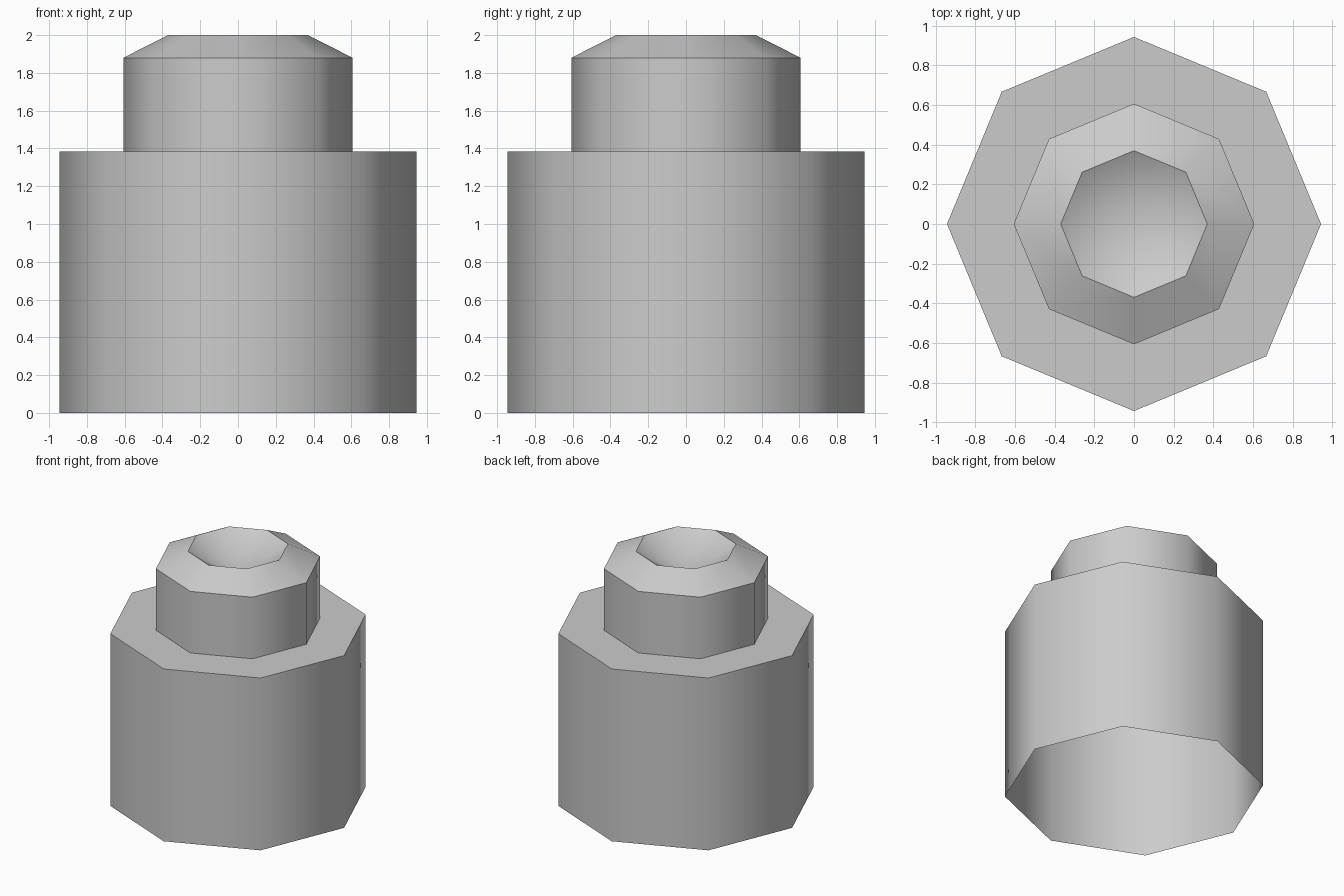
import bpy
import bmesh
from math import cos, sin, pi

if "Cube" in bpy.data.objects:
    bpy.data.objects.remove(bpy.data.objects["Cube"], do_unlink=True)

SIDES = 8
COLOUR = (0.6, 0.6, 0.6, 1.0)

grey = bpy.data.materials.new("plain grey")
grey.use_nodes = True
grey.diffuse_color = COLOUR
grey.node_tree.nodes["Principled BSDF"].inputs["Base Color"].default_value = COLOUR


def turned(name, profile):
    """Turn a (radius, height) profile into an open octagonal shell, smooth around, sharp at each ring."""
    bm = bmesh.new()
    rings = []
    for radius, z in profile:
        if radius == 0:
            rings.append([bm.verts.new((0, 0, z))] * SIDES)
        else:
            rings.append([bm.verts.new((radius * cos(2 * pi * i / SIDES),
                                        radius * sin(2 * pi * i / SIDES), z))
                          for i in range(SIDES)])
    for low, high in zip(rings, rings[1:]):
        for i in range(SIDES):
            j = (i + 1) % SIDES
            corners = [low[i], low[j], high[j], high[i]]
            face = bm.faces.new(list(dict.fromkeys(corners)))
            face.smooth = True
    # Keep the horizontal ring edges crisp
    for edge in bm.edges:
        a, b = edge.verts
        if abs(a.co.z - b.co.z) < 1e-5 and abs(a.co.xy.length - b.co.xy.length) < 1e-5:
            edge.smooth = False
    mesh = bpy.data.meshes.new(name)
    bm.to_mesh(mesh)
    bm.free()
    mesh.materials.append(grey)
    obj = bpy.data.objects.new(name, mesh)
    bpy.context.collection.objects.link(obj)
    return obj


# Wide body, open underneath, with a flat shoulder
turned("body", [(0.944, 0), (0.944, 1.385), (0.607, 1.385)])

# Narrow neck, sloped collar and hollow dish in the top
turned("neck", [(0.607, 1.385), (0.607, 1.88), (0.37, 2.0), (0, 1.78)])
